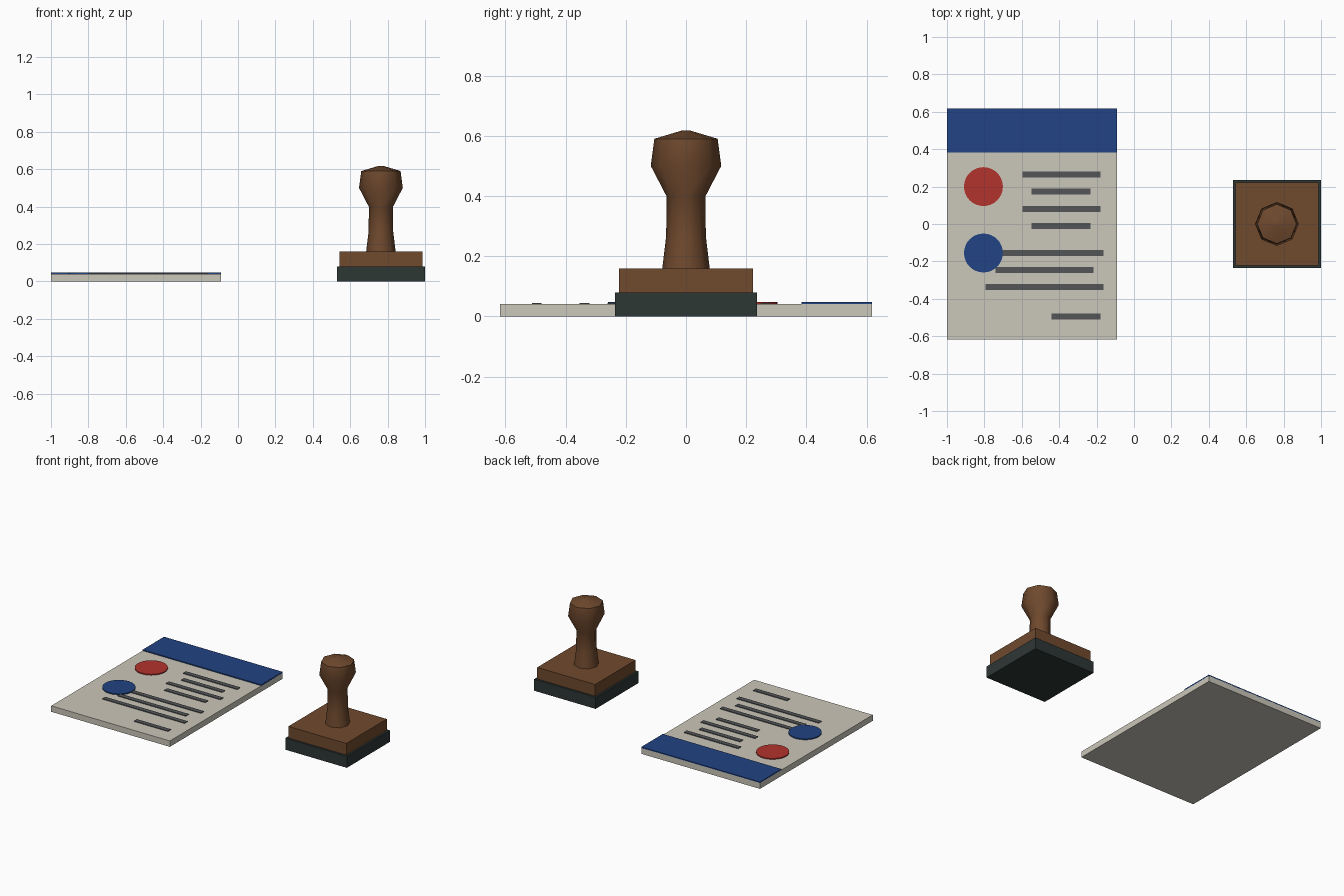
import bpy, bmesh, math

cube = bpy.data.objects.get("Cube")
if cube:
    bpy.data.objects.remove(cube, do_unlink=True)


def material(name, rgb):
    m = bpy.data.materials.new(name)
    m.use_nodes = True
    color = (*rgb, 1)
    m.diffuse_color = color
    m.node_tree.nodes["Principled BSDF"].inputs["Base Color"].default_value = color
    return m


paper = material("paper cream", (0.60, 0.57, 0.49))
blue = material("print blue", (0.015, 0.056, 0.23))
red = material("print red", (0.45, 0.033, 0.027))
ink = material("ink grey", (0.084, 0.089, 0.095))
wood = material("brown wood", (0.16, 0.067, 0.027))
rubber = material("dark rubber", (0.027, 0.038, 0.036))


def add_object(name, bm, mat):
    bmesh.ops.recalc_face_normals(bm, faces=bm.faces)
    mesh = bpy.data.meshes.new(name)
    bm.to_mesh(mesh)
    bm.free()
    mesh.materials.append(mat)
    obj = bpy.data.objects.new(name, mesh)
    bpy.context.collection.objects.link(obj)
    return obj


def box(name, x, y, z, mat):
    """Box from (low, high) ranges on each axis."""
    bm = bmesh.new()
    bmesh.ops.create_cube(bm, size=1)
    for v in bm.verts:
        v.co = [(a + b) / 2 + c * (b - a) for c, (a, b) in zip(v.co, (x, y, z))]
    return add_object(name, bm, mat)


def lathe(name, center, profile, sides, mat):
    """Closed turned solid from (radius, z) pairs, bottom to top."""
    bm = bmesh.new()
    rings = []
    for r, z in profile:
        angles = [math.tau * i / sides for i in range(sides)]
        rings.append([bm.verts.new((center[0] + r * math.cos(a),
                                    center[1] + r * math.sin(a), z)) for a in angles])
    for low, high in zip(rings, rings[1:]):
        for i in range(sides):
            j = (i + 1) % sides
            bm.faces.new((low[i], low[j], high[j], high[i]))
    bm.faces.new(rings[0][::-1])
    bm.faces.new(rings[-1])
    return add_object(name, bm, mat)


# Document board with its header band
box("document_sheet", (-1, -0.09), (-0.618, 0.618), (0, 0.041), paper)
box("header_band", (-1, -0.09), (0.383, 0.618), (0.0385, 0.048), blue)

# Round seals
for name, y, mat in (("red_seal", 0.2, red), ("blue_seal", -0.155, blue)):
    lathe(name, (-0.805, y), [(0.104, 0.039), (0.104, 0.048)], 32, mat)

# Printed text lines: left end, right end, middle y
lines = [(-0.597, -0.18, 0.265), (-0.548, -0.233, 0.175),
         (-0.597, -0.18, 0.08), (-0.548, -0.233, -0.01),
         (-0.794, -0.163, -0.155), (-0.74, -0.217, -0.245),
         (-0.794, -0.163, -0.337), (-0.44, -0.18, -0.495)]
for i, (left, right, y) in enumerate(lines, 1):
    box(f"text_line_{i}", (left, right), (y - 0.016, y + 0.016), (0.0385, 0.0455), ink)

# Hand stamp: pad, wooden block, turned handle
cx = 0.764
box("stamp_pad", (cx - 0.236, cx + 0.236), (-0.236, 0.236), (0, 0.08), rubber)
box("stamp_block", (cx - 0.222, cx + 0.222), (-0.222, 0.222), (0.08, 0.16), wood)
handle = lathe("stamp_handle", (cx, 0),
               [(0.079, 0.158), (0.066, 0.265), (0.064, 0.398),
                (0.117, 0.5), (0.105, 0.59), (0.015, 0.617)], 8, wood)

bpy.ops.object.select_all(action="DESELECT")
handle.select_set(True)
bpy.context.view_layer.objects.active = handle
bpy.ops.object.shade_smooth_by_angle(angle=math.radians(60))
